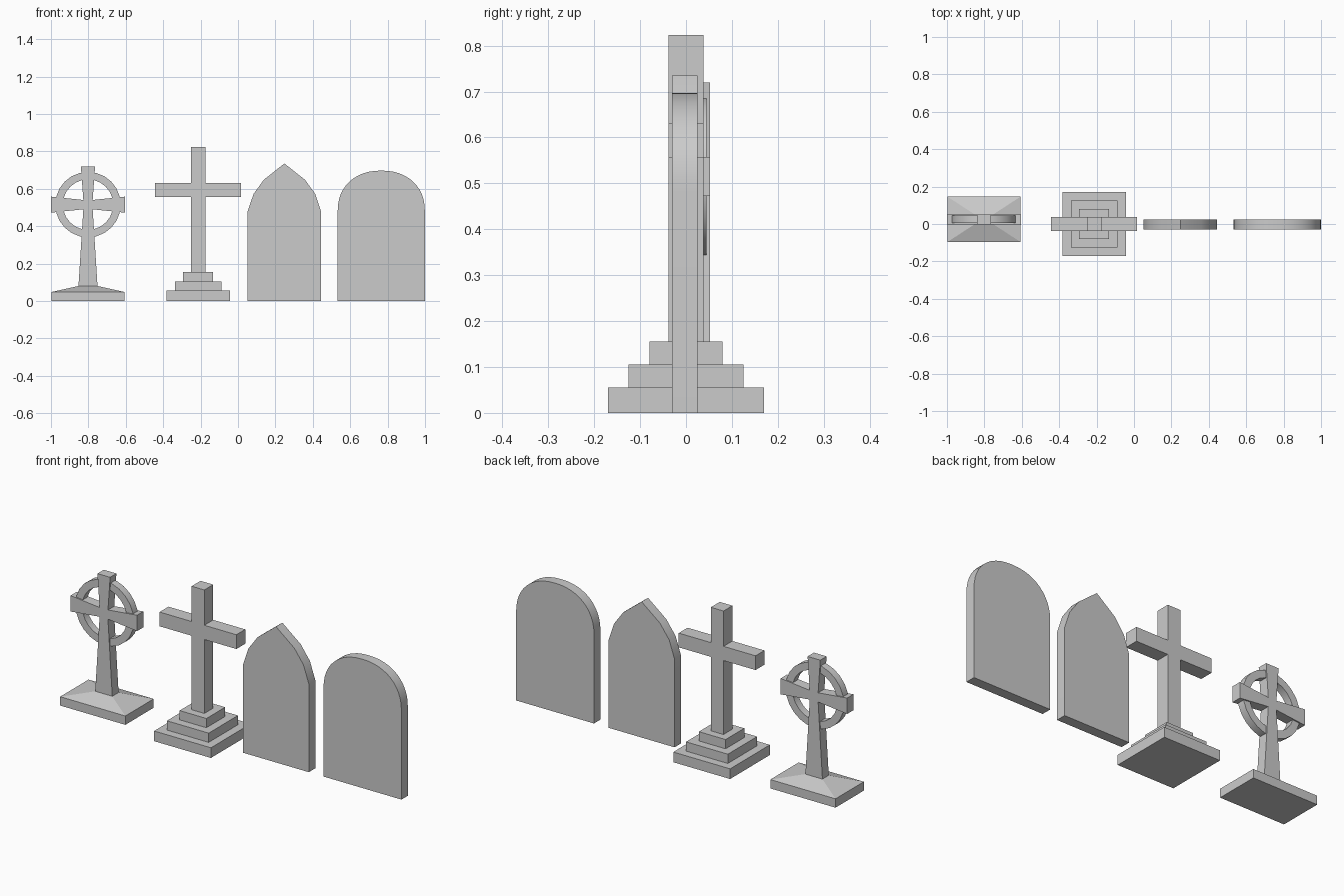
import bpy, bmesh, math

if "Cube" in bpy.data.objects:
    bpy.data.objects.remove(bpy.data.objects["Cube"])


def finish(name, bm, smooth=False):
    bmesh.ops.recalc_face_normals(bm, faces=bm.faces)
    me = bpy.data.meshes.new(name)
    bm.to_mesh(me)
    bm.free()
    ob = bpy.data.objects.new(name, me)
    bpy.context.collection.objects.link(ob)
    if smooth:
        bpy.ops.object.select_all(action='DESELECT')
        bpy.context.view_layer.objects.active = ob
        ob.select_set(True)
        bpy.ops.object.shade_smooth_by_angle(angle=math.radians(35))
    return ob


def slab(name, pts, y0, y1, smooth=False):
    """Extrude an x-z outline from y0 to y1."""
    bm = bmesh.new()
    f = bm.faces.new([bm.verts.new((x, y0, z)) for x, z in pts])
    new = bmesh.ops.extrude_face_region(bm, geom=[f])['geom']
    verts = [v for v in new if isinstance(v, bmesh.types.BMVert)]
    bmesh.ops.translate(bm, verts=verts, vec=(0, y1 - y0, 0))
    return finish(name, bm, smooth)


def rect(cx, cz, hx, hz):
    return [(cx - hx, cz - hz), (cx + hx, cz - hz), (cx + hx, cz + hz), (cx - hx, cz + hz)]


def mirrored(cx, half):
    """Close a right-hand outline (bottom to top, last point may be on axis)."""
    right = [(cx + x, z) for x, z in half]
    left = [(cx - x, z) for x, z in reversed(half) if x > 1e-5]
    return right + left


# Rounded headstone
n, hw, shoulder, rise = 12, 0.233, 0.48, 0.217
half = [(hw, 0)]
for i in range(n + 1):
    a = math.pi / 2 * i / n
    half.append((hw * max(math.cos(a), 0) ** 0.91 if i < n else 0,
                 shoulder + rise * math.sin(a) ** 0.91))
slab("rounded_headstone", mirrored(0.766, half), -0.03, 0.025, True)

# Pointed headstone
slab("pointed_headstone",
     mirrored(0.248, [(0.197, 0), (0.197, 0.477), (0.165, 0.572), (0.11, 0.648), (0, 0.735)]),
     -0.03, 0.025, True)

# Stepped cross: three plinth steps and a plain cross
cx = -0.213
for i, h in enumerate((0.17, 0.125, 0.08)):
    z0, z1 = (0, 0.055, 0.105)[i], (0.055, 0.105, 0.155)[i]
    slab(f"plinth_step_{i + 1}", rect(cx, (z0 + z1) / 2, h, (z1 - z0) / 2), -h, h)
w = 0.038
slab("plain_cross", mirrored(cx, [(w, 0.155), (w, 0.555), (0.23, 0.555),
                                  (0.23, 0.632), (w, 0.632), (w, 0.823)]), -0.038, 0.038)

# Ringed cross with flared arms
rx, ry, rz = -0.802, 0.025, 0.515
c = 0.025
slab("flared_cross", mirrored(rx, [(0.051, 0.078), (c, rz - c), (0.199, rz - 0.043),
                                   (0.199, rz + 0.043), (c, rz + c), (0.038, 0.72)]),
     ry - 0.027, ry + 0.027)

# Ring
bm = bmesh.new()
seg, loops = 24, []
for i in range(seg):
    a = 2 * math.pi * i / seg
    loops.append([bm.verts.new((rx + r * math.cos(a), ry + y, rz + r * math.sin(a)))
                  for r, y in ((0.175, -0.02), (0.175, 0.02), (0.135, 0.02), (0.135, -0.02))])
for i in range(seg):
    p, q = loops[i], loops[(i + 1) % seg]
    for k in range(4):
        bm.faces.new((p[k], p[(k + 1) % 4], q[(k + 1) % 4], q[k]))
finish("cross_ring", bm, True)

# Sloped base: slab tapering up to the foot of the shaft
bm = bmesh.new()
rows = []
for hx, hy, z in ((0.195, 0.121, 0), (0.195, 0.121, 0.048), (0.051, 0.027, 0.08)):
    rows.append([bm.verts.new((rx + sx * hx, ry + sy * hy, z))
                 for sx, sy in ((-1, -1), (1, -1), (1, 1), (-1, 1))])
for lo, hi in zip(rows, rows[1:]):
    for k in range(4):
        bm.faces.new((lo[k], lo[(k + 1) % 4], hi[(k + 1) % 4], hi[k]))
bm.faces.new(rows[0])
bm.faces.new(rows[-1])
finish("sloped_base", bm)
